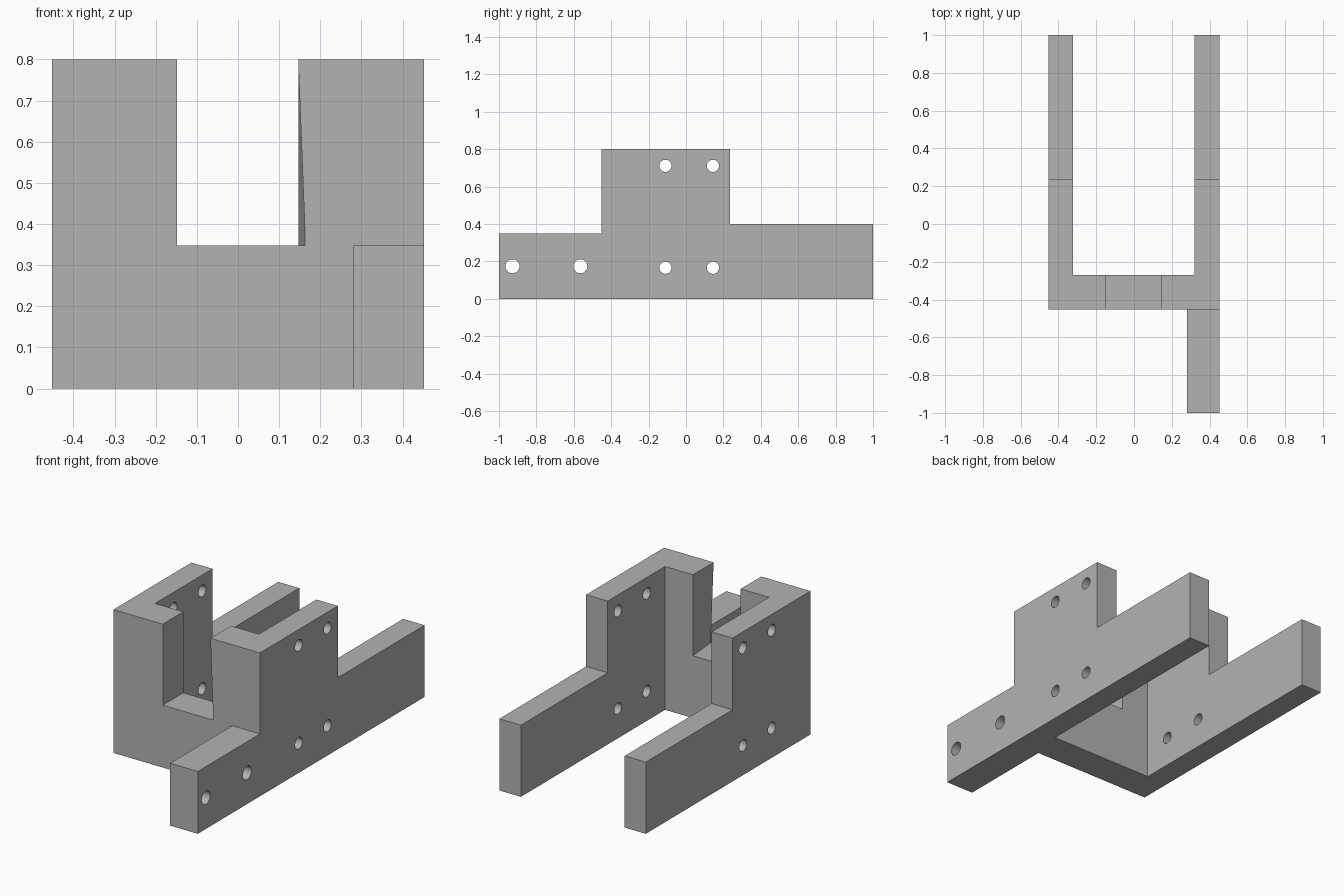
import bpy, bmesh, math
from mathutils import Matrix, Vector

if "Cube" in bpy.data.objects:
    bpy.data.objects.remove(bpy.data.objects["Cube"])

grey = bpy.data.materials.new("plain_grey")
grey.diffuse_color = (0.45, 0.45, 0.45, 1)
grey.use_nodes = True
grey.node_tree.nodes["Principled BSDF"].inputs["Base Color"].default_value = grey.diffuse_color

FRONT, INNER, STEP = -0.452, -0.271, 0.235   # y of wall front, wall back, arm step
SIDE, TOP = 0.452, 0.80


def add_object(name, bm):
    bmesh.ops.recalc_face_normals(bm, faces=bm.faces[:])
    mesh = bpy.data.meshes.new(name)
    bm.to_mesh(mesh)
    bm.free()
    mesh.materials.append(grey)
    obj = bpy.data.objects.new(name, mesh)
    bpy.context.collection.objects.link(obj)
    return obj


def hull(name, points):
    bm = bmesh.new()
    for p in points:
        bm.verts.new(p)
    bmesh.ops.convex_hull(bm, input=bm.verts[:])
    return add_object(name, bm)


def box(name, xs, ys, zs):
    return hull(name, [(x, y, z) for x in xs for y in ys for z in zs])


def drill(name, x0, x1, y, z, r):
    bm = bmesh.new()
    place = Matrix.Translation(((x0 + x1) / 2, y, z)) @ Matrix.Rotation(math.pi / 2, 4, 'Y')
    bmesh.ops.create_cone(bm, cap_ends=True, segments=32, radius1=r, radius2=r,
                          depth=x1 - x0, matrix=place)
    return add_object(name, bm)


# Bracket body: U-shaped plan with front tab, extruded to full height
plan = [(-SIDE, FRONT), (0.281, FRONT), (0.281, -1), (SIDE, -1), (SIDE, 1), (0.319, 1),
        (0.319, INNER), (-0.322, INNER), (-0.322, 1), (-SIDE, 1)]
bm = bmesh.new()
base = bm.faces.new([bm.verts.new((x, y, 0)) for x, y in plan])
ext = bmesh.ops.extrude_face_region(bm, geom=[base])
bmesh.ops.translate(bm, vec=(0, 0, TOP),
                    verts=[v for v in ext["geom"] if isinstance(v, bmesh.types.BMVert)])
body = add_object("bracket_body", bm)

# Cutters: lowered arms, lowered tab, front notch with a slightly skewed right wall
cutters = [
    box("arm_cutter", (-0.6, 0.6), (STEP, 1.1), (0.40, 0.9)),
    box("tab_cutter", (0.2, 0.6), (-1.1, FRONT), (0.348, 0.9)),
    hull("notch_cutter",
         [(-0.148, y, z) for y in (FRONT - 0.02, INNER + 0.02) for z in (0.348, 0.82)]
         + [(0.164, FRONT - 0.02, 0.348), (0.1455, FRONT - 0.02, 0.82),
            (0.1455, INNER + 0.02, 0.348), (0.1455, INNER + 0.02, 0.82)]),
]

# Screw holes through both walls and through the tab
for y in (-0.11, 0.144):
    for z in (0.166, 0.711):
        cutters.append(drill("wall_hole_cutter", -0.6, 0.6, y, z, 0.0325))
for y in (-0.928, -0.565):
    # front holes only cross the tab; the rear one lies clear of the wall's ends
    cutters.append(drill("tab_hole_cutter", 0.2, 0.6, y, 0.174, 0.0375))

bpy.context.view_layer.objects.active = body
body.select_set(True)
for cutter in cutters:
    mod = body.modifiers.new(cutter.name, 'BOOLEAN')
    mod.operation = 'DIFFERENCE'
    mod.solver = 'EXACT'
    mod.object = cutter
    bpy.ops.object.modifier_apply(modifier=mod.name)
    bpy.data.objects.remove(cutter)

bpy.ops.object.shade_smooth_by_angle(angle=math.radians(30))
